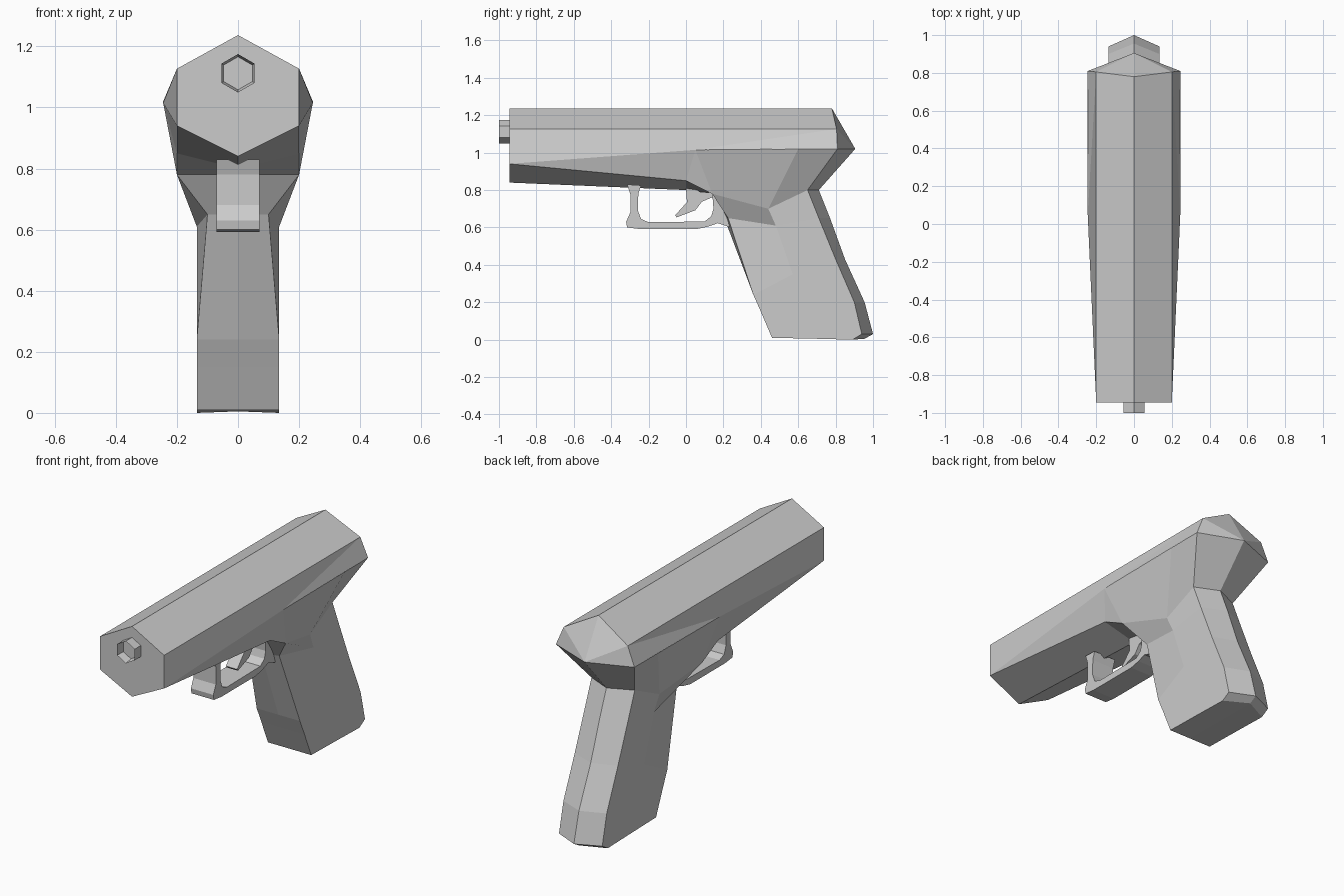
import bpy, bmesh
from math import pi
from mathutils import Matrix

if "Cube" in bpy.data.objects:
    bpy.data.objects.remove(bpy.data.objects["Cube"])


def finish(bm, name):
    bmesh.ops.remove_doubles(bm, verts=bm.verts, dist=0.0005)
    bmesh.ops.recalc_face_normals(bm, faces=bm.faces)
    mesh = bpy.data.meshes.new(name)
    bm.to_mesh(mesh)
    bm.free()
    obj = bpy.data.objects.new(name, mesh)
    bpy.context.collection.objects.link(obj)
    return obj


def add_face(bm, pts):
    """Add a polygon on both sides of x = 0, skipping repeated corners."""
    pts = list(dict.fromkeys(pts))
    if len(pts) > 2:
        for s in (1, -1):
            bm.faces.new([bm.verts.new((s * x, y, z)) for x, y, z in pts])


def patch(bm, rows):
    """Skin neighbouring rows of points with quads."""
    for a, b in zip(rows, rows[1:]):
        for i in range(len(a) - 1):
            add_face(bm, [a[i], a[i + 1], b[i + 1], b[i]])


def plate(name, profile, half_width):
    """Extrude a side profile (y, z) across x."""
    bm = bmesh.new()
    f = bm.faces.new([bm.verts.new((-half_width, y, z)) for y, z in profile])
    ext = bmesh.ops.extrude_face_region(bm, geom=[f])
    bmesh.ops.translate(bm, vec=(2 * half_width, 0, 0),
                        verts=[v for v in ext["geom"] if isinstance(v, bmesh.types.BMVert)])
    return finish(bm, name)


# Key corners of the slide
front = [(0, -.945, 1.237), (.2, -.945, 1.127), (.2, -.945, .94), (0, -.945, .84)]
wide = (.245, .05, 1.015)
rear = [(0, .78, 1.237), (.2, .805, 1.127), (.245, .81, 1.02), (0, .905, 1.02)]

# Grip rings: front centre, front edge, side middle, back edge, back centre
grip = [
    [(0, .14, .78), (.2, .14, .78), (.142, .44, .7), (.135, .65, .8), (0, .71, .8)],
    [(0, .205, .65), (.1, .225, .65), (.135, .48, .61), (.135, .71, .65), (0, .77, .65)],
    [(0, .36, .24), (.135, .36, .24), (.135, .57, .35), (.135, .8, .43), (0, .85, .43)],
    [(0, .4, .15), (.135, .4, .15), (.135, .65, .18), (.135, .9, .2), (0, .955, .2)],
    [(0, .46, .01), (.135, .46, .01), (.135, .7, .005), (.135, .94, .03), (0, 1, .03)],
    [(0, .46, .01), (.135, .46, .01), (.135, .7, .005), (.135, .89, 0), (0, .955, .005)],
]

# Slide, frame and grip in one skin
bm = bmesh.new()
patch(bm, [front[:3], rear[:2] + [wide]])
add_face(bm, [rear[1], rear[2], wide])
patch(bm, [[front[2], front[2], front[3]],
           [wide, (.2, 0, .85), (0, 0, .8)],
           [wide, grip[0][1], grip[0][0]]])
patch(bm, [[wide, (.245, .6, 1.02), rear[2], rear[3]], grip[0][1:]])
patch(bm, grip)
add_face(bm, front)
add_face(bm, [rear[0], rear[1], rear[3]])
add_face(bm, [rear[1], rear[2], rear[3]])
add_face(bm, grip[-1])
finish(bm, "slide_and_grip")

# Six-sided muzzle with a recessed bore
bm = bmesh.new()
place = Matrix.Translation((0, -.965, 1.112)) @ Matrix.Rotation(pi / 2, 4, 'X')
bmesh.ops.create_cone(bm, cap_ends=True, segments=6, radius1=.063, radius2=.063,
                      depth=.07, matrix=place)
mouth = min(bm.faces, key=lambda f: f.calc_center_median().y)
bmesh.ops.inset_region(bm, faces=[mouth], thickness=.009)
bmesh.ops.translate(bm, verts=mouth.verts, vec=(0, .045, 0))
finish(bm, "muzzle")

# Trigger guard
plate("trigger_guard", [
    (-.315, .83), (-.298, .78), (-.298, .68), (-.32, .63), (-.315, .6), (-.25, .592),
    (.06, .592), (.12, .605), (.17, .623), (.23, .603), (.25, .62), (.2, .72), (.16, .79),
    (.14, .785), (.147, .7), (.135, .66), (.1, .632), (-.2, .628), (-.24, .645),
    (-.257, .69), (-.255, .78), (-.24, .825)], .07)

# Trigger
plate("trigger", [
    (.0, .81), (.005, .735), (-.058, .665), (-.05, .654), (.05, .692), (.085, .738),
    (.145, .763), (.16, .785), (.075, .79), (.06, .8)], .035)
